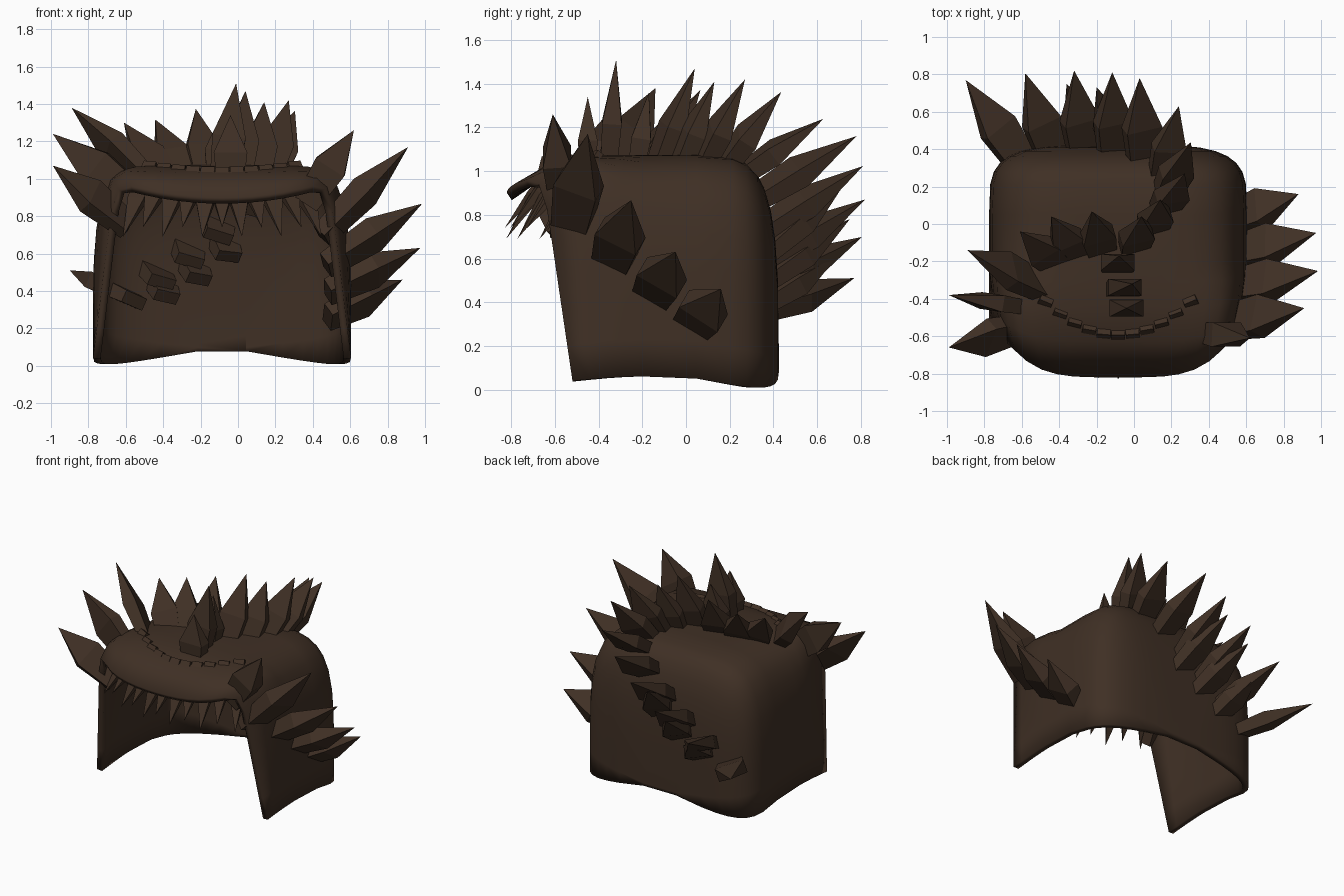
import bpy, bmesh, math
from mathutils import Vector

cube = bpy.data.objects.get("Cube")
if cube:
    bpy.data.objects.remove(cube)

brown = bpy.data.materials.new("dark brown")
brown.use_nodes = True
colour = (0.05, 0.029, 0.018, 1)
brown.diffuse_color = colour
brown.node_tree.nodes["Principled BSDF"].inputs["Base Color"].default_value = colour

MIDDLE = -0.085
HALF_WIDTH = 0.69
HEIGHT = 1.075


def make(name, bm):
    bmesh.ops.recalc_face_normals(bm, faces=bm.faces)
    mesh = bpy.data.meshes.new(name)
    bm.to_mesh(mesh)
    bm.free()
    mesh.materials.append(brown)
    ob = bpy.data.objects.new(name, mesh)
    bpy.context.collection.objects.link(ob)
    return ob


def arch(y, width, height, bottom, front):
    """Rounded upside-down U; front leans it forward and draws out the peak."""
    side = [i / 6 for i in range(6)]
    path = [(-1, v) for v in side] + [(i / 7, 1) for i in range(-7, 8)]
    path += [(1, v) for v in reversed(side)]
    power = 5 + 11 * front
    points = []
    for u, v in path:
        r = (abs(u) ** power + v ** power) ** (-1 / power)
        u, v = u * r, v * r
        bulge = 0.16 * front * (1 - u ** 4) * v ** 4
        droop = 0.09 * front ** 3 * (1 - u * u) * v ** 4
        points.append((MIDDLE + width * u * (1 - 0.17 * front * v),
                       y - 0.14 * front * v - bulge,
                       bottom + (height - bottom) * v - droop))
    return points


# Hood shell: arches from the open front, along the sides, to the closed back
bm = bmesh.new()
rows = []
STEPS = 5
for i in range(STEPS):
    t = i / (STEPS - 1)
    front = (1 - t) ** 1.6
    rows.append(arch(-0.52 + 0.32 * t, HALF_WIDTH, HEIGHT - 0.085 * front ** 3,
                     0.06 - 0.02 * front, front))
for degrees in range(0, 90, 11):
    angle = math.radians(degrees)
    reach, scale = math.sin(angle) ** 0.5, math.cos(angle) ** 0.5
    rows.append(arch(0.05 + 0.375 * reach, HALF_WIDTH * scale, HEIGHT * scale,
                     0.1 - 0.12 * scale + 0.07 * (1 - reach), 0))
rows = [[bm.verts.new(p) for p in row] for row in rows]
for a, b in zip(rows, rows[1:]):
    for i in range(len(a) - 1):
        bm.faces.new((a[i], a[i + 1], b[i + 1], b[i]))
bm.faces.new(rows[-1])
shell = make("hood_shell", bm)

# Face the shell outwards, then thicken it inwards
top = max(shell.data.polygons, key=lambda face: face.center.z)
if top.normal.z < 0:
    shell.data.flip_normals()
solid = shell.modifiers.new("thickness", "SOLIDIFY")
solid.thickness = 0.04
solid.offset = -1
bpy.context.view_layer.objects.active = shell
shell.select_set(True)
bpy.ops.object.shade_smooth_by_angle(angle=math.radians(35))


def spike(name, base, tip, across, width, thick, sink):
    """Faceted quill: box root, broad middle, pointed tip."""
    base, tip = Vector(base), Vector(tip)
    axis = (tip - base).normalized()
    a = Vector(across)
    a = (a - axis * a.dot(axis)).normalized() * width / 2
    b = axis.cross(a).normalized() * thick / 2
    root = base - axis * sink
    bm = bmesh.new()
    rings = []
    for along, size in ((0, 0.75), (0.5, 1)):
        centre = root.lerp(tip, along)
        rings.append([bm.verts.new(centre + corner * size)
                      for corner in (a + b, b - a, -a - b, a - b)])
    point = bm.verts.new(tip)
    bm.faces.new(rings[0])
    for i in range(4):
        j = (i + 1) % 4
        bm.faces.new((rings[0][i], rings[0][j], rings[1][j], rings[1][i]))
        bm.faces.new((rings[1][i], rings[1][j], point))
    make(name, bm)


def through(points, t):
    """Point at t on the smooth curve through a start, middle and end."""
    start, middle, end = map(Vector, points)
    return (start * (1 - t) * (1 - 2 * t) + middle * 4 * t * (1 - t)
            + end * t * (2 * t - 1))


def quill_row(name, count, across, bases, tips, width=0.18, thick=0.09, sink=0.12):
    for i in range(count):
        t = i / (count - 1)
        spike(f"{name}_{i + 1}", through(bases, t), through(tips, t),
              across, width, thick, sink)


# Rows of quills, each swept from a curve of roots to a curve of tips
quill_row("crest_quill", 3, across=(1, 0, 0),
          bases=[(-.04, -.45, 1.06), (-.07, -.35, 1.06), (-.09, -.22, 1.06)],
          tips=[(-.04, -.45, 1.34), (-.01, -.32, 1.51), (-.08, -.17, 1.36)])
quill_row("crown_quill", 4, across=(1, .3, 0),
          bases=[(-.42, -.2, 1.03), (-.25, -.14, 1.05), (0, -.12, 1.05)],
          tips=[(-.61, -.04, 1.3), (-.34, .06, 1.34), (.04, .04, 1.47)])
quill_row("side_crown_quill", 4, across=(1, .3, 0),
          bases=[(.1, -.02, 1.05), (.18, .14, 1.05), (.16, .28, 1)],
          tips=[(.14, .13, 1.41), (.3, .35, 1.4), (.24, .63, 1.24)])
quill_row("back_quill", 5, across=(1, 0, -.45), width=0.2,
          bases=[(.05, .36, .9), (-.27, .4, .62), (-.62, .36, .38)],
          tips=[(.03, .78, 1.16), (-.32, .82, .87), (-.9, .77, .51)])
quill_row("back_under_quill", 3, across=(1, 0, -.45),
          bases=[(-.08, .4, .66), (-.24, .4, .53), (-.41, .4, .43)],
          tips=[(-.2, .73, .95), (-.36, .75, .78), (-.5, .7, .62)])
spike("left_brow_quill", (.42, -.58, .95), (.62, -.61, 1.26), (1, 0, -.6),
      width=0.18, thick=0.13, sink=0.1)
quill_row("left_quill", 4, across=(0, .85, -.5), width=0.21, thick=0.11,
          bases=[(.53, -.52, .78), (.58, -.24, .52), (.58, .04, .31)],
          tips=[(.91, -.45, 1.17), (.99, -.15, .74), (.88, .16, .46)])
quill_row("right_quill", 3, across=(.6, -.1, -.8), width=0.2,
          bases=[(-.68, -.58, .82), (-.62, -.44, .95), (-.53, -.32, 1.03)],
          tips=[(-.99, -.66, 1.07), (-.99, -.38, 1.24), (-.89, -.14, 1.38)])

# Fringe of small teeth through the peak, roots showing as an arc on top
COUNT = 11
for i in range(COUNT):
    u = -1 + 2 * i / (COUNT - 1)
    base = (MIDDLE + 0.39 * u, -0.6 + 0.18 * u * u, 1.03 + 0.03 * u * u)
    tip = (MIDDLE + 0.53 * u, -0.83 + 0.16 * u * u, 0.69 + 0.05 * (i % 2))
    spike(f"fringe_tooth_{i + 1}", base, tip, (1, 0.35 * u, 0),
          width=0.095, thick=0.045, sink=0.03)
